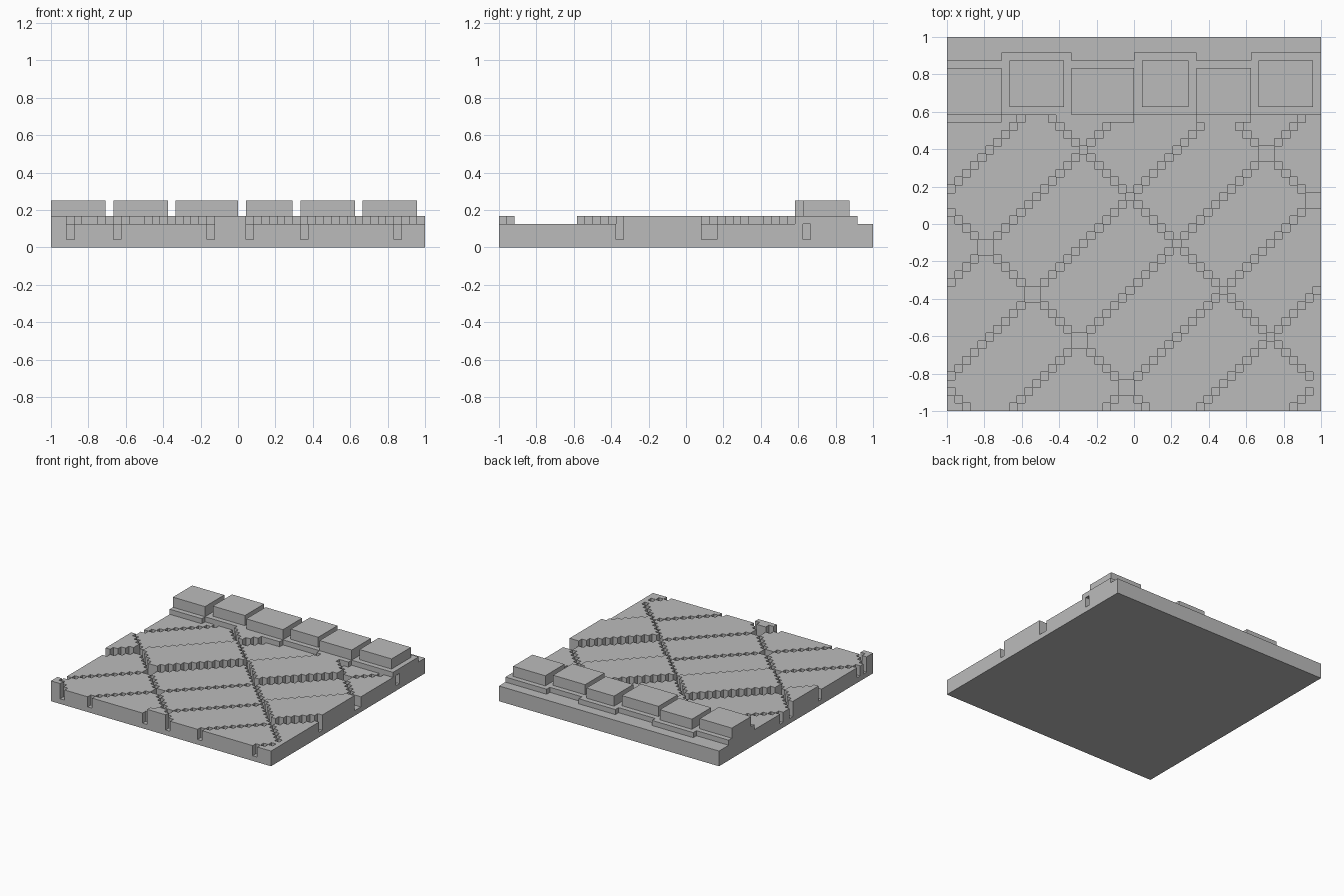
import bpy, bmesh

cube = bpy.data.objects.get("Cube")
if cube:
    bpy.data.objects.remove(cube)

N = 48            # cells per side
V = 2 / N         # cell size
ANTI = (2, 25, 50, 73)                       # grout lines running down to the right
RAISED = {(2, 0), (0, 1), (4, 1), (3, 2), (0, 3), (2, 3), (4, 3)}
# Curb stones: first cell, last cell, setback
STONES = [(0, 7, 0), (8, 15, 1), (16, 24, 0), (25, 31, 1), (32, 39, 0), (40, 47, 1)]
LEDGES = [(0, 7, 0), (7, 16, 1), (16, 24, 0), (24, 32, 1), (32, 39, 0), (39, 48, 1)]

stone = bpy.data.materials.new("stone_grey")
stone.use_nodes = True
GREY = (0.5, 0.5, 0.5, 1)
stone.diffuse_color = GREY
stone.node_tree.nodes["Principled BSDF"].inputs["Base Color"].default_value = GREY


def finish(bm, name):
    bmesh.ops.remove_doubles(bm, verts=bm.verts, dist=0.0001)
    mesh = bpy.data.meshes.new(name)
    bm.to_mesh(mesh)
    bm.free()
    mesh.materials.append(stone)
    obj = bpy.data.objects.new(name, mesh)
    bpy.context.collection.objects.link(obj)
    return obj


def quad(bm, *cells):
    bm.faces.new([bm.verts.new((i * V - 1, j * V - 1, k * V)) for i, j, k in cells])


def box(name, x0, x1, y0, y1, z0, z1):
    bm = bmesh.new()
    bmesh.ops.create_cube(bm, size=1)
    for v in bm.verts:
        v.co = ((x1 if v.co.x > 0 else x0) * V - 1,
                (y1 if v.co.y > 0 else y0) * V - 1,
                (z1 if v.co.z > 0 else z0) * V)
    return finish(bm, name)


def under_ledge(i, j):
    return any(a <= i < b and j >= 37 + s for a, b, s in LEDGES)


def height(i, j):
    """Height in cells of the paving: grout, low slab or raised slab."""
    if not (0 <= i < N and 0 <= j < N):
        return 0
    total, diff = i + j, j - i
    corner = (i, j) == (N - 1, 3)
    if j < 40 and not corner and (total in ANTI or diff % 12 == 4):
        return 1
    if under_ledge(i, j):
        return 3
    slab = ((diff + 32) // 12, sum(total > a for a in ANTI))
    return 4 if slab in RAISED else 3


# Paving with diagonal slabs and sunken grout
bm = bmesh.new()
for i in range(-1, N):
    for j in range(-1, N):
        h, hx, hy = height(i, j), height(i + 1, j), height(i, j + 1)
        if h:
            quad(bm, (i, j, h), (i + 1, j, h), (i + 1, j + 1, h), (i, j + 1, h))
        x, y = i + 1, j + 1
        if h != hx:
            quad(bm, (x, j, hx), (x, y, hx), (x, y, h), (x, j, h))
        if h != hy:
            quad(bm, (x, y, hy), (i, y, hy), (i, y, h), (x, y, h))
quad(bm, (0, 0, 0), (0, N, 0), (N, N, 0), (N, 0, 0))
finish(bm, "paving")

# Stepped ledge under the curb
for n, (a, b, s) in enumerate(LEDGES):
    box(f"ledge_{n + 1}", a, b, 37 + s, 45 + s, 3, 4)

# Row of curb stones
for n, (a, b, s) in enumerate(STONES):
    box(f"curb_stone_{n + 1}", a, b, 38 + s, 44 + s, 4, 6)
